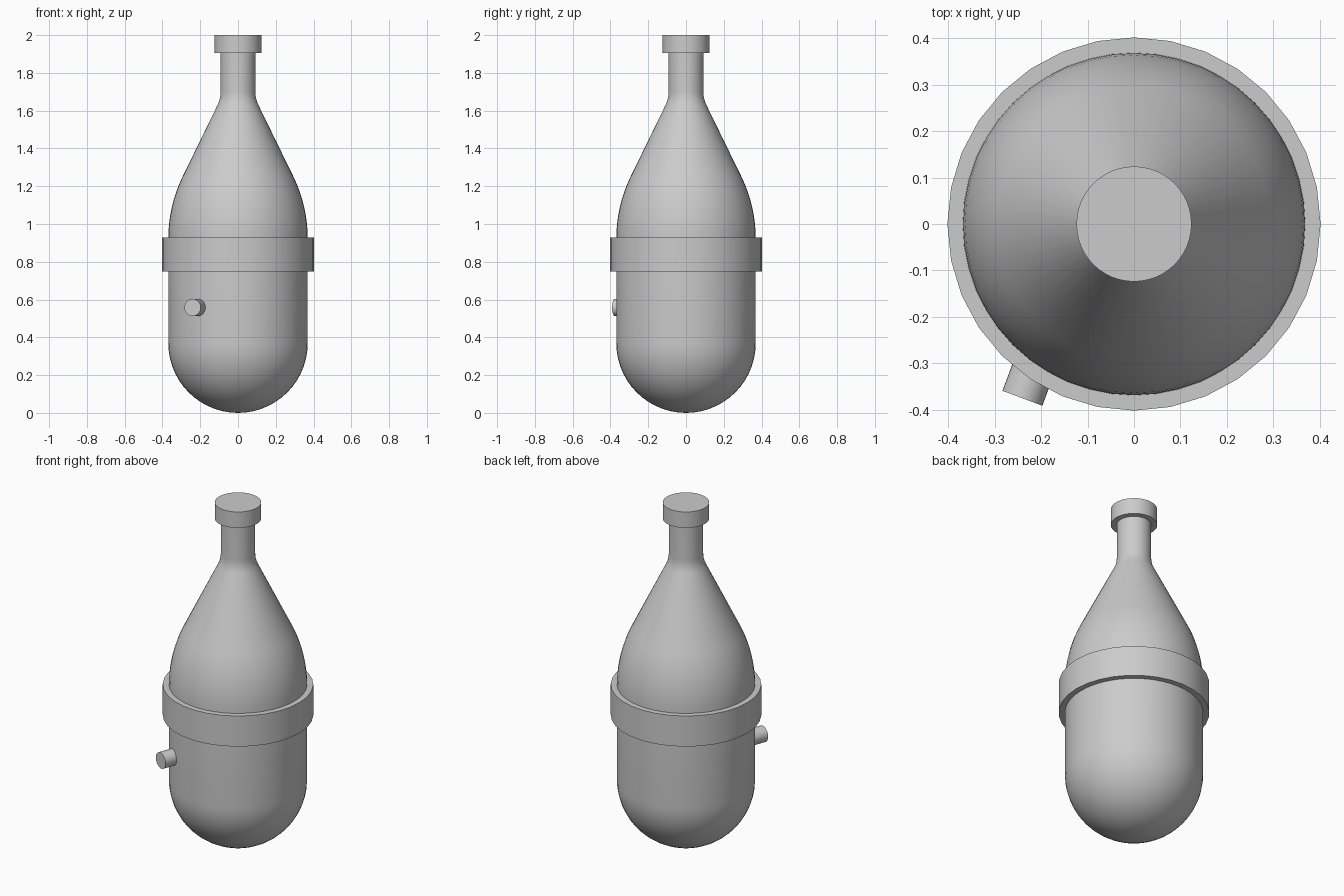
import bpy, bmesh, math
from mathutils import Vector

if "Cube" in bpy.data.objects:
    bpy.data.objects.remove(bpy.data.objects["Cube"])


def lathe(name, profile, sides, closed=False):
    """Revolve an (r, z) profile around z; points with r = 0 become poles."""
    bm = bmesh.new()
    rings = []
    for r, z in profile:
        if r < 1e-6:
            rings.append([bm.verts.new((0, 0, z))] * sides)
        else:
            rings.append([bm.verts.new((r * math.cos(2 * math.pi * i / sides),
                                        r * math.sin(2 * math.pi * i / sides), z))
                          for i in range(sides)])
    pairs = list(zip(rings, rings[1:]))
    if closed:
        pairs.append((rings[-1], rings[0]))
    for a, b in pairs:
        for i in range(sides):
            j = (i + 1) % sides
            quad = list(dict.fromkeys((a[i], a[j], b[j], b[i])))
            bm.faces.new(quad)
    bmesh.ops.recalc_face_normals(bm, faces=bm.faces)
    mesh = bpy.data.meshes.new(name)
    bm.to_mesh(mesh)
    bm.free()
    obj = bpy.data.objects.new(name, mesh)
    bpy.context.collection.objects.link(obj)
    smooth(obj)
    return obj


def smooth(obj):
    bpy.ops.object.select_all(action='DESELECT')
    obj.select_set(True)
    bpy.context.view_layer.objects.active = obj
    bpy.ops.object.shade_smooth_by_angle(angle=math.radians(30))


R, NECK, TILT = 0.369, 0.092, math.radians(26)

# Body: round bottom, straight wall, curved shoulder, cone, filleted neck
body = [(R * math.sin(t), R - R * math.cos(t))
        for t in (math.pi / 2 * i / 14 for i in range(15))]
body[0] = (0, 0)
SHOULDER, FILLET = 0.74, 0.16
body += [(R - SHOULDER * (1 - math.cos(t)), 0.925 + SHOULDER * math.sin(t))
         for t in (TILT * i / 8 for i in range(9))]
body += [(NECK + FILLET * (1 - math.cos(t)), 1.70 - FILLET * math.sin(t))
         for t in (TILT * (1 - i / 5) for i in range(6))]
body += [(NECK, 1.92), (0, 1.92)]
lathe("bottle_body", body, 48)

# Cap on the neck
lathe("neck_cap", [(0, 1.906), (0.124, 1.906), (0.124, 2.0), (0, 2.0)], 48)

# Band around the middle
lathe("middle_band", [(0.36, 0.748), (0.402, 0.748), (0.402, 0.928), (0.36, 0.928)],
      32, closed=True)

# Small peg pointing out of the lower wall
out = Vector((-0.35, -0.937, 0)).normalized()
tip = Vector((-0.2405, -0.3755, 0.558))
length = 0.14
bpy.ops.mesh.primitive_cylinder_add(vertices=32, radius=0.046, depth=length,
                                    location=tip - out * length / 2,
                                    rotation=out.to_track_quat('Z', 'Y').to_euler())
peg = bpy.context.object
peg.name = "side_peg"
smooth(peg)
